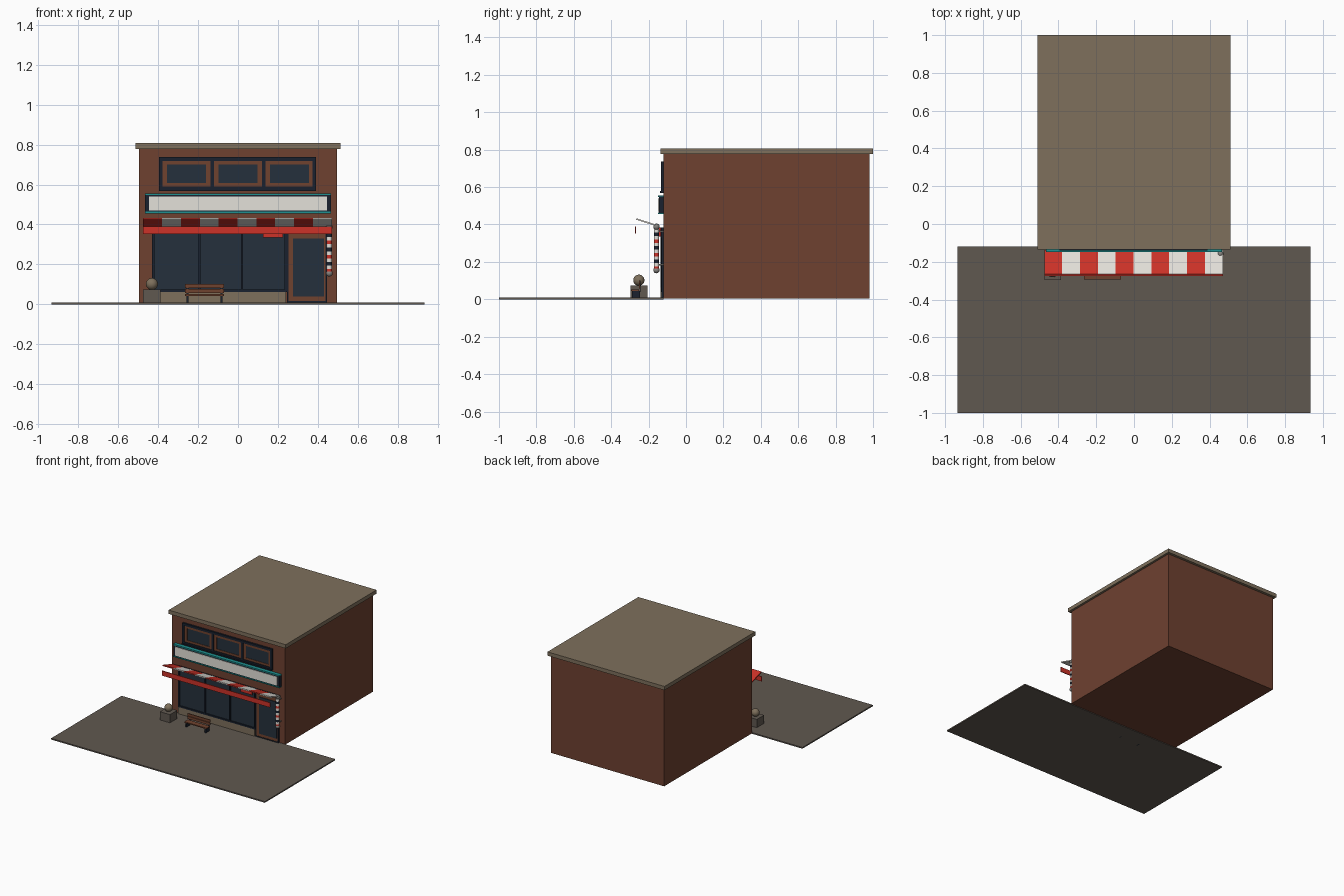
import bpy, math
from mathutils import Matrix

cube = bpy.data.objects.get("Cube")
if cube:
    bpy.data.objects.remove(cube, do_unlink=True)


def material(name, r, g, b):
    lin = [((c / 255 + 0.055) / 1.055) ** 2.4 for c in (r, g, b)] + [1]
    m = bpy.data.materials.new(name)
    m.use_nodes = True
    m.diffuse_color = lin
    m.node_tree.nodes["Principled BSDF"].inputs["Base Color"].default_value = lin
    return m


brick = material("brick", 110, 65, 48)
stone = material("stone", 126, 112, 92)
paving = material("paving", 96, 88, 80)
red = material("red", 205, 50, 40)
white = material("white", 228, 225, 218)
glass = material("glass", 37, 48, 60)
navy = material("navy", 25, 33, 46)
teal = material("teal", 30, 145, 145)
wood = material("wood", 112, 66, 46)
metal = material("metal", 135, 132, 128)


def box(name, x0, x1, y0, y1, z0, z1, mat):
    x, y, z = (x0 + x1) / 2, (y0 + y1) / 2, (z0 + z1) / 2
    bpy.ops.mesh.primitive_cube_add(size=1, location=(x, y, z))
    ob = bpy.context.object
    ob.name = name
    ob.data.transform(Matrix.Diagonal((x1 - x0, y1 - y0, z1 - z0, 1)))
    ob.data.materials.append(mat)
    return ob


def ball(name, r, loc, mat):
    bpy.ops.mesh.primitive_uv_sphere_add(segments=16, ring_count=10, radius=r, location=loc)
    ob = bpy.context.object
    ob.name = name
    ob.data.materials.append(mat)
    bpy.ops.object.shade_smooth()


def frame(name, x0, x1, z0, z1, y0, y1, t, mat):
    box(name + "_left", x0, x0 + t, y0, y1, z0, z1, mat)
    box(name + "_right", x1 - t, x1, y0, y1, z0, z1, mat)
    box(name + "_bottom", x0 + t, x1 - t, y0, y1, z0, z0 + t, mat)
    box(name + "_top", x0 + t, x1 - t, y0, y1, z1 - t, z1, mat)


WALL = -0.12  # facade plane

# Main masses
box("pavement", -0.935, 0.935, -1, WALL, 0, 0.01, paving)
box("building", -0.495, 0.495, WALL, 0.98, 0.005, 0.78, brick)
box("roof_slab", -0.512, 0.512, -0.135, 1, 0.777, 0.807, stone)

# Upper windows
frame("upper_frame", -0.395, 0.39, 0.572, 0.737, -0.134, WALL, 0.018, navy)
box("upper_sill", -0.395, 0.39, -0.14, WALL, 0.568, 0.578, navy)
for i in range(3):
    cx = -0.257 + i * 0.257
    frame("sash_%d" % i, cx - 0.12, cx + 0.12, 0.585, 0.722, -0.128, WALL, 0.022, wood)
    box("upper_glass_%d" % i, cx - 0.1, cx + 0.1, -0.125, WALL, 0.6, 0.705, glass)
    if i:
        box("upper_mullion_%d" % i, cx - 0.137, cx - 0.12, -0.134, WALL, 0.585, 0.722, navy)

# Sign board
box("sign_box", -0.465, 0.465, -0.145, WALL, 0.462, 0.55, navy)
box("sign_panel", -0.445, 0.445, -0.149, -0.144, 0.47, 0.54, white)
for z in (0.456, 0.548):
    box("sign_trim", -0.465, 0.465, -0.149, WALL, z, z + 0.008, teal)

# Shop window and plinth
box("shop_glass", -0.43, 0.245, -0.127, WALL, 0.065, 0.385, glass)
frame("shop_frame", -0.43, 0.245, 0.063, 0.385, -0.135, WALL, 0.012, navy)
for x in (-0.195, 0.02):
    box("shop_mullion", x - 0.006, x + 0.006, -0.135, WALL, 0.07, 0.38, navy)
box("plinth", -0.43, 0.24, -0.135, WALL, 0.008, 0.063, stone)
box("hanging_notice", 0.125, 0.225, -0.145, -0.137, 0.335, 0.385, red)

# Door
frame("door_frame", 0.245, 0.445, 0.008, 0.385, -0.132, WALL, 0.008, navy)
box("door", 0.253, 0.437, -0.128, WALL, 0.01, 0.377, wood)
box("door_glass", 0.275, 0.43, -0.133, WALL, 0.04, 0.33, glass)

# Striped awning, rising outward, with its valance
stripe = 0.0945
slope = math.atan2(0.04, 0.125)
for i in range(10):
    x = -0.475 + i * stripe
    ob = box("awning_stripe_%d" % i, x, x + stripe, -0.268, -0.137, 0.405, 0.413,
             white if i % 2 else red)
    ob.rotation_euler.x = -slope
box("valance", -0.475, 0.47, -0.274, -0.268, 0.352, 0.39, red)

# Striped pole
px, py = 0.457, -0.158
bands = [red, white, navy, white]
for i in range(12):
    bpy.ops.mesh.primitive_cylinder_add(vertices=16, radius=0.014, depth=0.018,
                                        location=(px, py, 0.167 + i * 0.018))
    ob = bpy.context.object
    ob.name = "pole_band_%d" % i
    ob.data.materials.append(bands[i % 4])
    bpy.ops.object.shade_smooth_by_angle()
for z in (0.156, 0.388):
    ball("pole_cap", 0.017, (px, py, z), metal)
for z in (0.18, 0.36):
    box("pole_bracket", px - 0.006, px + 0.006, py, WALL, z, z + 0.008, metal)

# Planter with round shrub
box("planter", -0.475, -0.387, -0.297, -0.207, 0.008, 0.075, paving)
ball("shrub", 0.03, (-0.431, -0.252, 0.102), stone)

# Bench
box("bench_seat", -0.265, -0.07, -0.293, -0.25, 0.043, 0.051, wood)
for z in (0.058, 0.081):
    box("bench_back_slat", -0.265, -0.07, -0.252, -0.246, z, z + 0.02, wood)
for x in (-0.253, -0.083):
    box("bench_leg", x - 0.005, x + 0.005, -0.29, -0.246, 0, 0.044, navy)
    box("bench_upright", x - 0.005, x + 0.005, -0.247, -0.242, 0.04, 0.1, navy)
